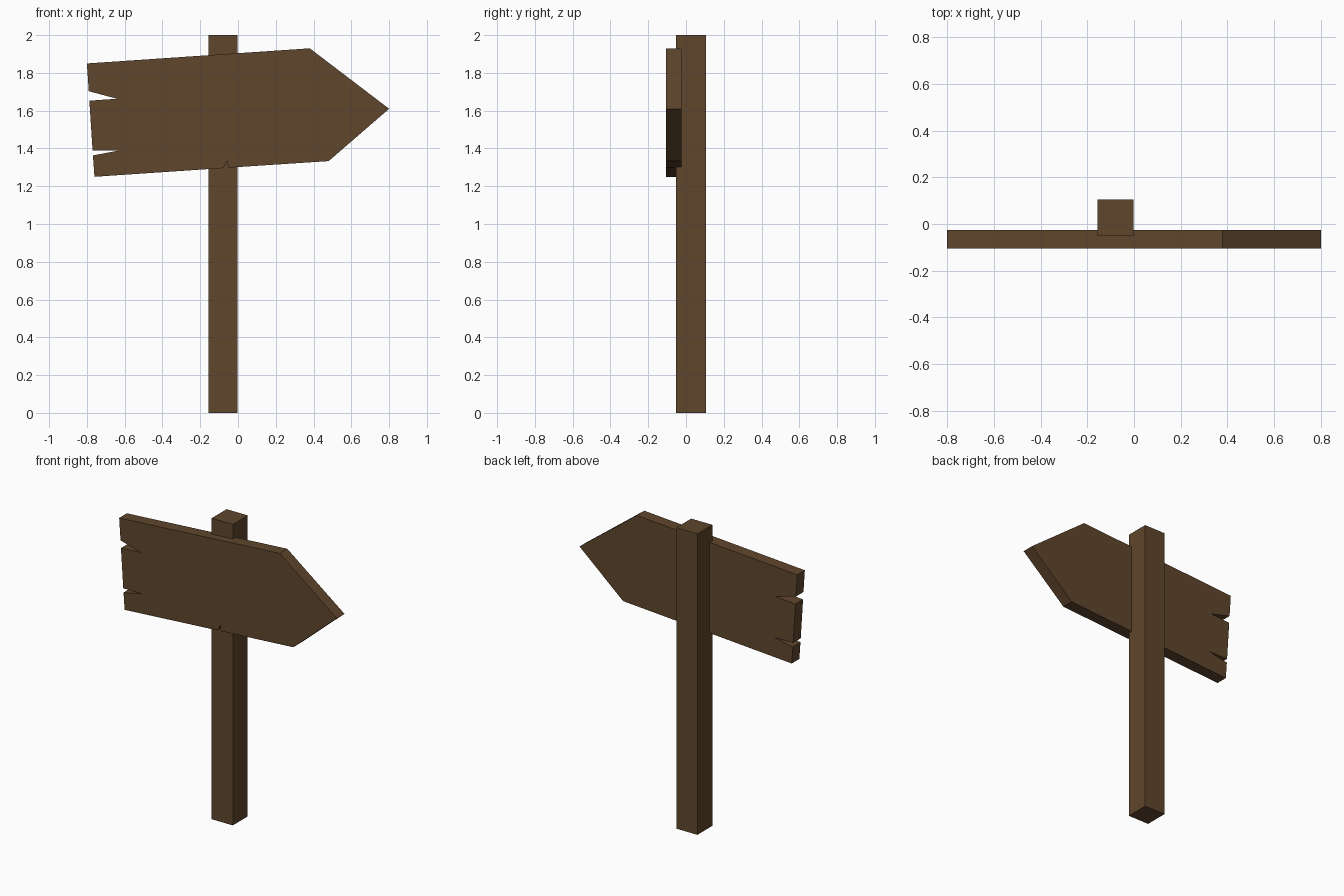
import bpy
import bmesh

default = bpy.data.objects.get("Cube")
if default:
    bpy.data.objects.remove(default, do_unlink=True)

BROWN = (0.115, 0.061, 0.026, 1.0)
wood = bpy.data.materials.new("brown wood")
wood.use_nodes = True
wood.diffuse_color = BROWN
wood.node_tree.nodes["Principled BSDF"].inputs["Base Color"].default_value = BROWN


def extrude_profile(name, points, offset):
    """Make a solid by pushing a closed flat outline along an offset."""
    bm = bmesh.new()
    face = bm.faces.new([bm.verts.new(p) for p in points])
    result = bmesh.ops.extrude_face_region(bm, geom=[face], use_keep_orig=True)
    moved = [g for g in result["geom"] if isinstance(g, bmesh.types.BMVert)]
    bmesh.ops.translate(bm, verts=moved, vec=offset)
    bmesh.ops.recalc_face_normals(bm, faces=bm.faces)
    mesh = bpy.data.meshes.new(name)
    bm.to_mesh(mesh)
    bm.free()
    mesh.materials.append(wood)
    obj = bpy.data.objects.new(name, mesh)
    bpy.context.collection.objects.link(obj)
    return obj


# Square upright post
post = [(-0.157, -0.052), (-0.002, -0.052), (-0.002, 0.105), (-0.157, 0.105)]
extrude_profile("post", [(x, y, 0) for x, y in post], (0, 0, 2))

# Tilted arrow board: pointed tip, small chip below, two splits in the tail
top_and_tip = [(-0.80, 1.85), (0.38, 1.93), (0.80, 1.61), (0.48, 1.333)]
bottom_chip = [(-0.052, 1.298), (-0.057, 1.335), (-0.078, 1.296)]
lower_split = [(-0.76, 1.25), (-0.768, 1.363), (-0.625, 1.39), (-0.77, 1.39)]
upper_split = [(-0.787, 1.653), (-0.64, 1.663), (-0.79, 1.703)]
outline = top_and_tip + bottom_chip + lower_split + upper_split
extrude_profile("arrow_board", [(x, -0.105, z) for x, z in outline], (0, 0.08, 0))
